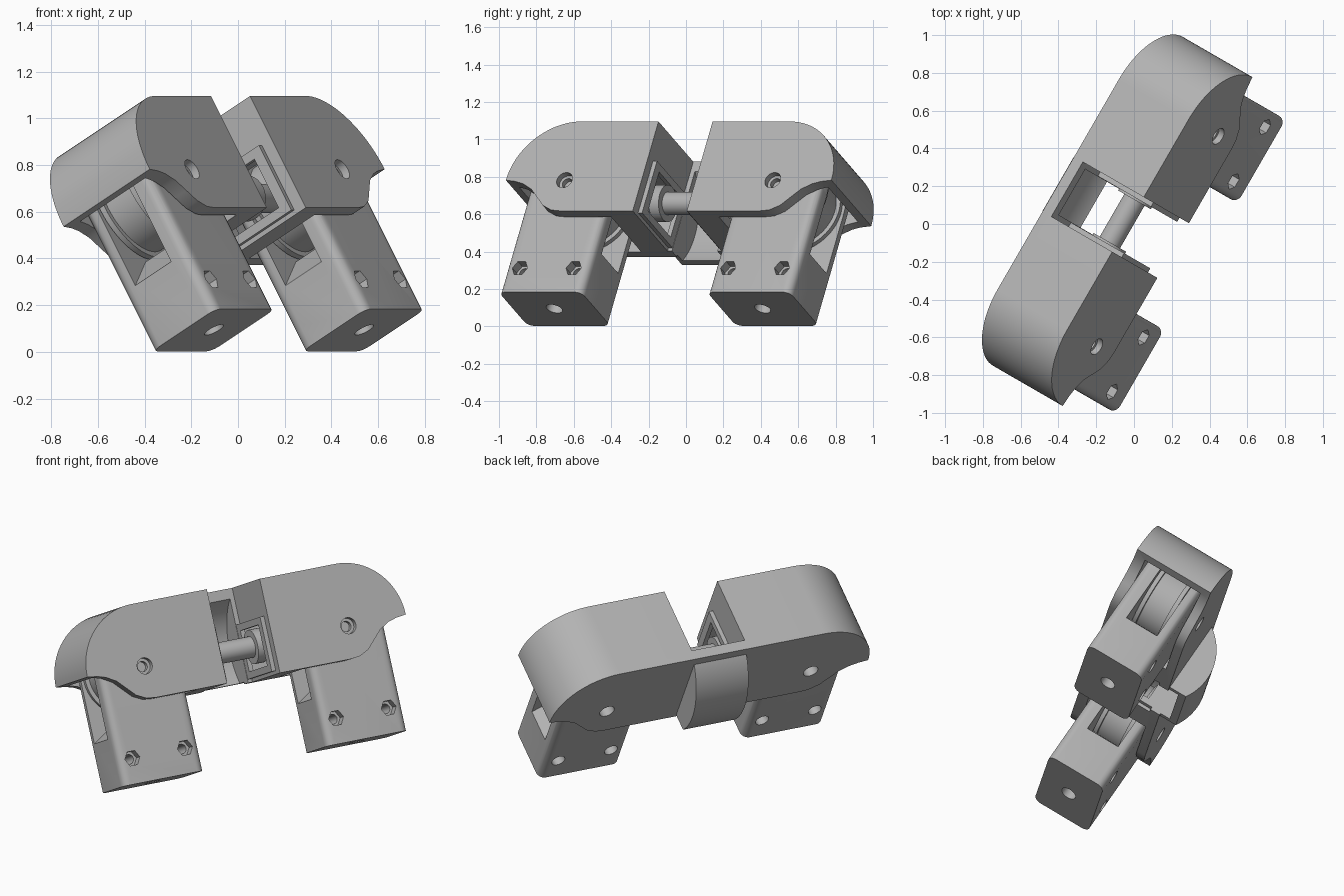
import bpy, bmesh, math
from mathutils import Matrix, Vector

if "Cube" in bpy.data.objects:
    bpy.data.objects.remove(bpy.data.objects["Cube"])

# Tilted frame: along = length, out = towards the open face, up = height
ALONG = Vector((0.5, 0.866, 0))
OUT = Vector((0.75, -0.433, 0.5))
UP = Vector((-0.433, 0.25, 0.866))
MID = -0.018          # middle of the length
PIVOT, HIGH, DEEP = 0.643, 0.6, 0.275   # wheel centre: along, up, out
R = 0.362             # housing end radius

grey = bpy.data.materials.new("grey plastic")
grey.use_nodes = True
grey.diffuse_color = (0.45, 0.45, 0.45, 1)
grey.node_tree.nodes["Principled BSDF"].inputs["Base Color"].default_value = (0.45, 0.45, 0.45, 1)


def place(axis, p, q, h):
    a, b, c = {"along": (h, p, q), "out": (p, h, q), "up": (p, q, h)}[axis]
    return ALONG * (a + MID) + OUT * b + UP * c


def prism(name, axis, points, lo, hi):
    """Extrude a closed outline along one axis of the tilted frame."""
    bm = bmesh.new()
    ends = [[bm.verts.new(place(axis, p, q, h)) for p, q in points] for h in (lo, hi)]
    n = len(points)
    bm.faces.new(ends[0])
    bm.faces.new(ends[1][::-1])
    for i in range(n):
        j = (i + 1) % n
        bm.faces.new((ends[0][i], ends[0][j], ends[1][j], ends[1][i]))
    bmesh.ops.recalc_face_normals(bm, faces=bm.faces)
    mesh = bpy.data.meshes.new(name)
    bm.to_mesh(mesh)
    bm.free()
    mesh.materials.append(grey)
    obj = bpy.data.objects.new(name, mesh)
    bpy.context.collection.objects.link(obj)
    return obj


def arc(x, y, r, start, end, steps):
    return [(x + r * math.cos(math.radians(start + (end - start) * i / steps)),
             y + r * math.sin(math.radians(start + (end - start) * i / steps)))
            for i in range(steps + 1)]


def circle(x, y, r, sides=32):
    return arc(x, y, r, 0, 360, sides)[:-1]


def rect(x0, x1, y0, y1):
    return [(x0, y0), (x1, y0), (x1, y1), (x0, y1)]


def combine(obj, operation, tools):
    """Apply a boolean with each tool, then discard the tools."""
    for tool in tools:
        mod = obj.modifiers.new("shape", "BOOLEAN")
        mod.operation, mod.solver, mod.object = operation, "EXACT", tool
        bpy.context.view_layer.update()
        graph = bpy.context.evaluated_depsgraph_get()
        mesh = bpy.data.meshes.new_from_object(obj.evaluated_get(graph))
        obj.modifiers.clear()
        obj.data = mesh
        bpy.data.objects.remove(tool)


def smooth(obj):
    bpy.ops.object.select_all(action="DESELECT")
    obj.select_set(True)
    bpy.context.view_layer.objects.active = obj
    bpy.ops.object.shade_smooth_by_angle(angle=math.radians(25))


# Housing: one long rounded outline, with swept lower ends
sweep = [(-0.03, -0.19), (0.03, -0.184), (0.09, -0.155), (0.14, -0.105),
         (0.19, -0.055), (0.25, -0.022), (0.3, -0.008)]
half = [(PIVOT + p, HIGH + q) for p, q in sweep] + arc(PIVOT, HIGH, R, 0, 90, 20)
outline = half + [(-p, q) for p, q in reversed(half)]
housing = prism("housing", "out", outline, 0.033, 0.525)

# Middle gap leaves only the back wall
combine(housing, "DIFFERENCE", [prism("cut", "along", rect(0.095, 0.7, 0.2, 1.2), -0.167, 0.167)])

# Round bulge on the back wall, hollowed inside
bulge_arc = [p for p in arc(DEEP, HIGH, 0.392, 90, 270, 60) if p[0] < 0.07 and p[1] > 0.41]
bulge = prism("bulge", "along", [(0.07, bulge_arc[0][1])] + bulge_arc + [(0.07, bulge_arc[-1][1])],
              -0.165, 0.165)
combine(housing, "UNION", [bulge])
combine(housing, "DIFFERENCE", [prism("cut", "along", circle(DEEP, HIGH, 0.352, 64), -0.14, 0.14)])

for side in (-1, 1):
    x = side * PIVOT
    # Chamber around each wheel, open below, and a tunnel to the gap
    chamber = [(x + 0.31, 0.2)] + arc(x, HIGH, 0.31, 0, 180, 24) + [(x - 0.31, 0.2)]
    tunnel = sorted((side * 0.1, side * 0.5))
    combine(housing, "DIFFERENCE", [
        prism("cut", "out", chamber, 0.088, 0.46),
        prism("cut", "along", rect(0.1, 0.45, 0.46, 0.75), *tunnel),
        prism("cut", "out", circle(x, HIGH, 0.047), 0.49, 0.6),
        prism("cut", "out", circle(x, HIGH, 0.03), 0.4, 0.6),
        prism("cut", "out", circle(x, HIGH, 0.045), -0.1, 0.15)])
smooth(housing)

for side, label in ((-1, "near"), (1, "far")):
    x = side * PIVOT
    # Foot: rounded block with a domed top
    foot = prism(label + "_foot", "out",
                 [(x + 0.255, -0.05)] + arc(x, HIGH, 0.255, 0, 180, 24) + [(x - 0.255, -0.05)],
                 0.092, 0.454)
    r = 0.045
    section = []
    for i, (sx, sy) in enumerate(((1, 1), (-1, 1), (-1, -1), (1, -1))):
        section += arc(x + sx * (0.255 - r), 0.273 + sy * (0.181 - r), r, i * 90, i * 90 + 90, 6)
    combine(foot, "INTERSECT", [prism("cut", "up", section, -0.2, 1)])

    # Slot for the wheel with a ridge-shaped floor, and the bottom hole
    slot = [(x - 0.3, 0.207), (x - 0.065, 0.352), (x + 0.065, 0.352),
            (x + 0.3, 0.207), (x + 0.3, 1), (x - 0.3, 1)]
    cuts = [prism("cut", "out", slot, 0.16, 0.365),
            prism("cut", "up", circle(x, DEEP, 0.045), -0.2, 0.3)]
    # Bolt holes with hexagonal nut pockets
    for dx in (-0.166, 0.166):
        cuts += [prism("cut", "out", circle(x + dx, 0.098, 0.047, 6), 0.4, 0.6),
                 prism("cut", "out", circle(x + dx, 0.098, 0.028, 24), 0.05, 0.5),
                 prism("cut", "out", circle(x + dx, 0.098, 0.04, 24), 0, 0.14)]
    combine(foot, "DIFFERENCE", cuts)
    smooth(foot)

    # Grooved wheel inside the foot
    smooth(prism(label + "_wheel", "out", circle(x, HIGH, 0.215, 64), 0.18, 0.345))
    for rim, lo in (("back", 0.165), ("front", 0.335)):
        smooth(prism(label + "_wheel_rim_" + rim, "out", circle(x, HIGH, 0.24, 64), lo, lo + 0.025))

    # Thin frame and collar where the axle enters the gap
    frame = prism(label + "_axle_frame", "along", rect(0.09, 0.47, 0.43, 0.75),
                  *sorted((side * 0.142, side * 0.169)))
    combine(frame, "DIFFERENCE", [prism("cut", "along", rect(0.14, 0.42, 0.47, 0.71), -1, 1)])
    smooth(prism(label + "_axle_collar", "along", circle(DEEP, HIGH, 0.1),
                 *sorted((side * 0.13, side * 0.19))))

# Axle joining both wheels
smooth(prism("axle", "along", circle(DEEP, HIGH, 0.062), -0.41, 0.41))
